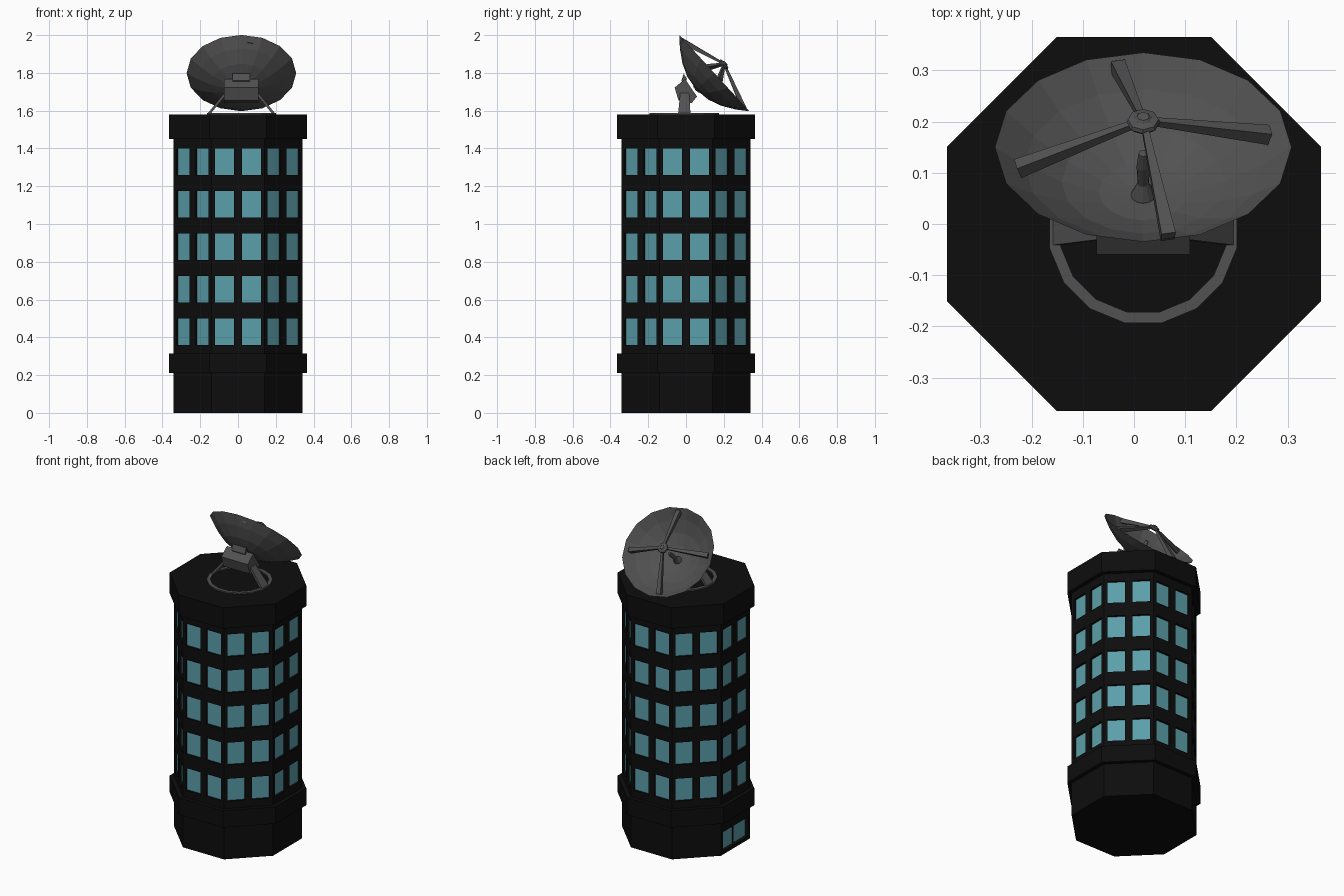
import bpy, bmesh, math
from mathutils import Matrix, Vector

if "Cube" in bpy.data.objects:
    bpy.data.objects.remove(bpy.data.objects["Cube"])

def material(name, *c):
    m = bpy.data.materials.new(name)
    m.diffuse_color = (*c, 1)
    m.use_nodes = True
    m.node_tree.nodes["Principled BSDF"].inputs["Base Color"].default_value = m.diffuse_color
    return m

BLACK = material("dark_wall", 0.004, 0.004, 0.004)
GLASS = material("glass", 0.105, 0.35, 0.405)
METAL = material("dish_metal", 0.083, 0.083, 0.083)

def finish(name, bm, mats):
    bmesh.ops.remove_doubles(bm, verts=bm.verts, dist=1e-5)
    bmesh.ops.recalc_face_normals(bm, faces=bm.faces)
    me = bpy.data.meshes.new(name)
    bm.to_mesh(me)
    bm.free()
    for m in mats:
        me.materials.append(m)
    ob = bpy.data.objects.new(name, me)
    bpy.context.collection.objects.link(ob)
    return ob

def lathe(name, profile, n, mat, M=Matrix(), phase=0.0, closed=False):
    """Spin an (r, z) profile round the local z axis with n flat sides."""
    bm = bmesh.new()
    rings = []
    for r, z in profile:
        ang = [phase + 2 * math.pi * i / n for i in range(n)]
        rings.append([bm.verts.new(M @ Vector((r * math.cos(a), r * math.sin(a), z))) for a in ang])
    pairs = list(zip(rings, rings[1:])) + ([(rings[-1], rings[0])] if closed else [])
    for a, b in pairs:
        for i in range(n):
            j = (i + 1) % n
            bm.faces.new((a[i], a[j], b[j], b[i]))
    bmesh.ops.dissolve_degenerate(bm, dist=1e-5, edges=bm.edges)
    return finish(name, bm, [mat])

def hull(name, pts, mat):
    bm = bmesh.new()
    for p in pts:
        bm.verts.new(p)
    bmesh.ops.convex_hull(bm, input=bm.verts)
    bmesh.ops.dissolve_limit(bm, angle_limit=0.01, verts=bm.verts, edges=bm.edges)
    return finish(name, bm, [mat])

T8 = math.tan(math.pi / 8)

def octagon_wall(name, apothem, ts, zs, depth, is_pane):
    """Eight gridded wall faces; pane cells are pushed in and glazed."""
    bm = bmesh.new()
    h = apothem * T8
    ts = [-h] + ts + [h]
    panes = []
    for k in range(8):
        R = Matrix.Rotation(k * math.pi / 4, 4, 'Z')
        grid = [[bm.verts.new(R @ Vector((t, -apothem, z))) for t in ts] for z in zs]
        for r in range(len(zs) - 1):
            for c in range(len(ts) - 1):
                f = bm.faces.new((grid[r][c], grid[r][c + 1], grid[r + 1][c + 1], grid[r + 1][c]))
                if is_pane(k, r, c):
                    panes.append((f, R @ Vector((0, depth, 0))))
    for f, push in panes:
        new = bmesh.ops.extrude_discrete_faces(bm, faces=[f])['faces'][0]
        new.material_index = 1
        bmesh.ops.translate(bm, verts=new.verts, vec=push)
    bmesh.ops.remove_doubles(bm, verts=bm.verts, dist=1e-5)
    bmesh.ops.holes_fill(bm, edges=[e for e in bm.edges if e.is_boundary], sides=0)
    return finish(name, bm, [BLACK, GLASS])

def band(name, apothem, z0, z1):
    r = apothem / math.cos(math.pi / 8)
    lathe(name, [(0, z0), (r, z0), (r, z1), (0, z1)], 8, BLACK, phase=math.pi / 8)

# Tower: base with glazed double door on the -x side, bands and glazed shaft
octagon_wall("base", 0.341, [-0.122, 0.122], [0, 0.02, 0.14, 0.21], 0.02,
             lambda k, r, c: k == 6 and r == 1 and c == 1)
hull("door_divider", [(x, y, z) for x in (-0.325, -0.318) for y in (-0.003, 0.003)
                      for z in (0.02, 0.14)], BLACK)
band("lower_band", 0.365, 0.21, 0.315)
rows = [z for i in range(5) for z in (0.36 + 0.225 * i, 0.50 + 0.225 * i)]
octagon_wall("shaft", 0.341, [-0.121, -0.021, 0.021, 0.121], [0.315] + rows + [1.45], 0.013,
             lambda k, r, c: r % 2 == 1 and c in (1, 3))
band("roof_cap", 0.365, 1.45, 1.58)

# Ring on the roof
CX = 0.018
lathe("roof_ring", [(0.187, 1.575), (0.187, 1.588), (0.165, 1.588), (0.165, 1.575)], 16, METAL,
      Matrix.Translation((CX, -0.01, 0)), math.pi / 16, closed=True)

# Dish frame: local z is the dish axis, origin at the rim centre
A = Matrix(((1, 0, 0, CX), (0, 0.676, 0.737, 0.15), (0, -0.737, 0.676, 1.799), (0, 0, 0, 1)))
OVAL = A @ Matrix.Diagonal((1, 0.944, 1, 1))
lathe("dish", [(0.29 * f, -0.13 * (1 - f * f)) for f in (0, 0.3, 0.55, 0.8, 1)], 16, METAL, OVAL)

# Feed horn, receiver hub and its four struts
lathe("feed_horn", [(0, -0.135), (0.025, -0.13), (0.024, -0.125), (0.011, -0.095), (0.013, -0.05),
                    (0.009, -0.016), (0, -0.016)], 12, METAL, A)
lathe("receiver_hub", [(0, 0.056), (0.024, 0.056), (0.033, 0.066), (0.03, 0.074), (0.016, 0.078),
                       (0.012, 0.082), (0, 0.082)], 8, METAL, A)
for i in range(4):
    a = math.radians(11.25 + 90 * i)
    foot = Vector((0.25 * math.cos(a), 0.25 * math.sin(a), -0.012))
    top = Vector((0.015 * math.cos(a), 0.015 * math.sin(a), 0.066))
    d = top - foot
    side = Vector((-math.sin(a), math.cos(a), 0))
    up = d.cross(side).normalized()
    pts = [A @ (p + side * s * w + up * t * w)
           for p, w in ((foot, 0.014), (top, 0.006)) for s in (-1, 1) for t in (-1, 1)]
    hull(f"strut_{i + 1}", pts, METAL)

# Mount housing behind the dish
section = [(-0.06, 1.722), (-0.04, 1.655), (0.03, 1.64), (0.058, 1.675), (-0.005, 1.768)]
hull("mount_housing", [(CX + s * 0.091, y, z) for s in (-1, 1) for y, z in section], METAL)
hull("mount_connector", [(CX + s * 0.046, y, z) for s in (-1, 1)
                         for y, z in ((-0.024, 1.76), (-0.012, 1.797), (0.004, 1.768), (-0.01, 1.74))], METAL)

# Slanted plate legs
for side, s in (("left", -1), ("right", 1)):
    pts = []
    for x, z, y0, y1 in ((0.183, 1.58, -0.042, 0.024), (0.085, 1.70, -0.03, 0.016)):
        pts += [(CX + s * (x + o), y, z) for o in (0, -0.017) for y in (y0, y1)]
    hull(f"{side}_leg", pts, METAL)
